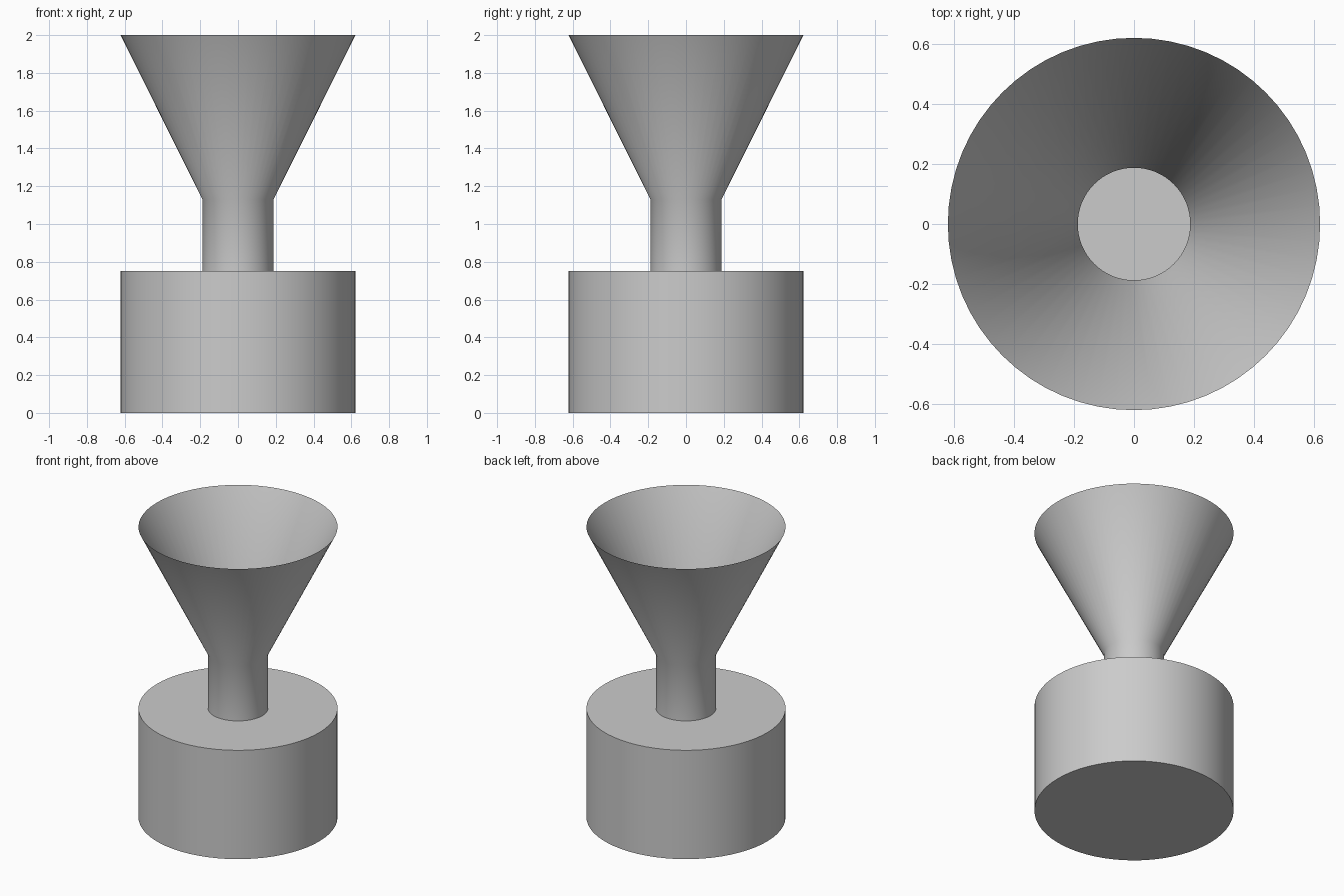
import bpy
import bmesh
import math

cube = bpy.data.objects.get("Cube")
if cube:
    bpy.data.objects.remove(cube, do_unlink=True)

SIDES = 64
DRUM_RADIUS = 0.622
STEM_RADIUS = 0.188
DRUM_TOP = 0.75

grey = bpy.data.materials.new("light_grey")
grey.use_nodes = True
color = (0.6, 0.6, 0.6, 1)
grey.diffuse_color = color
grey.node_tree.nodes["Principled BSDF"].inputs["Base Color"].default_value = color


def lathe(name, profile, floor=False):
    """Revolve (radius, height) points around z, optionally closing the first ring."""
    bm = bmesh.new()
    rings = []
    for radius, height in profile:
        ring = []
        for i in range(SIDES):
            a = math.tau * i / SIDES
            ring.append(bm.verts.new((radius * math.cos(a), radius * math.sin(a), height)))
        rings.append(ring)
    for low, high in zip(rings, rings[1:]):
        for i in range(SIDES):
            j = (i + 1) % SIDES
            bm.faces.new((low[i], low[j], high[j], high[i]))
    if floor:
        bm.faces.new(list(reversed(rings[0])))
    mesh = bpy.data.meshes.new(name)
    bm.to_mesh(mesh)
    bm.free()
    mesh.materials.append(grey)
    obj = bpy.data.objects.new(name, mesh)
    bpy.context.collection.objects.link(obj)
    bpy.ops.object.select_all(action="DESELECT")
    obj.select_set(True)
    bpy.context.view_layer.objects.active = obj
    bpy.ops.object.shade_smooth_by_angle(angle=math.radians(40))
    return obj


# Hollow drum: closed floor, wall and flat top with the stem opening
lathe("base_drum", [(DRUM_RADIUS, 0), (DRUM_RADIUS, DRUM_TOP), (STEM_RADIUS, DRUM_TOP)], floor=True)

# Thin open funnel: straight stem widening into a cone
lathe("funnel", [(STEM_RADIUS, DRUM_TOP), (STEM_RADIUS, 1.13), (DRUM_RADIUS, 2)])
